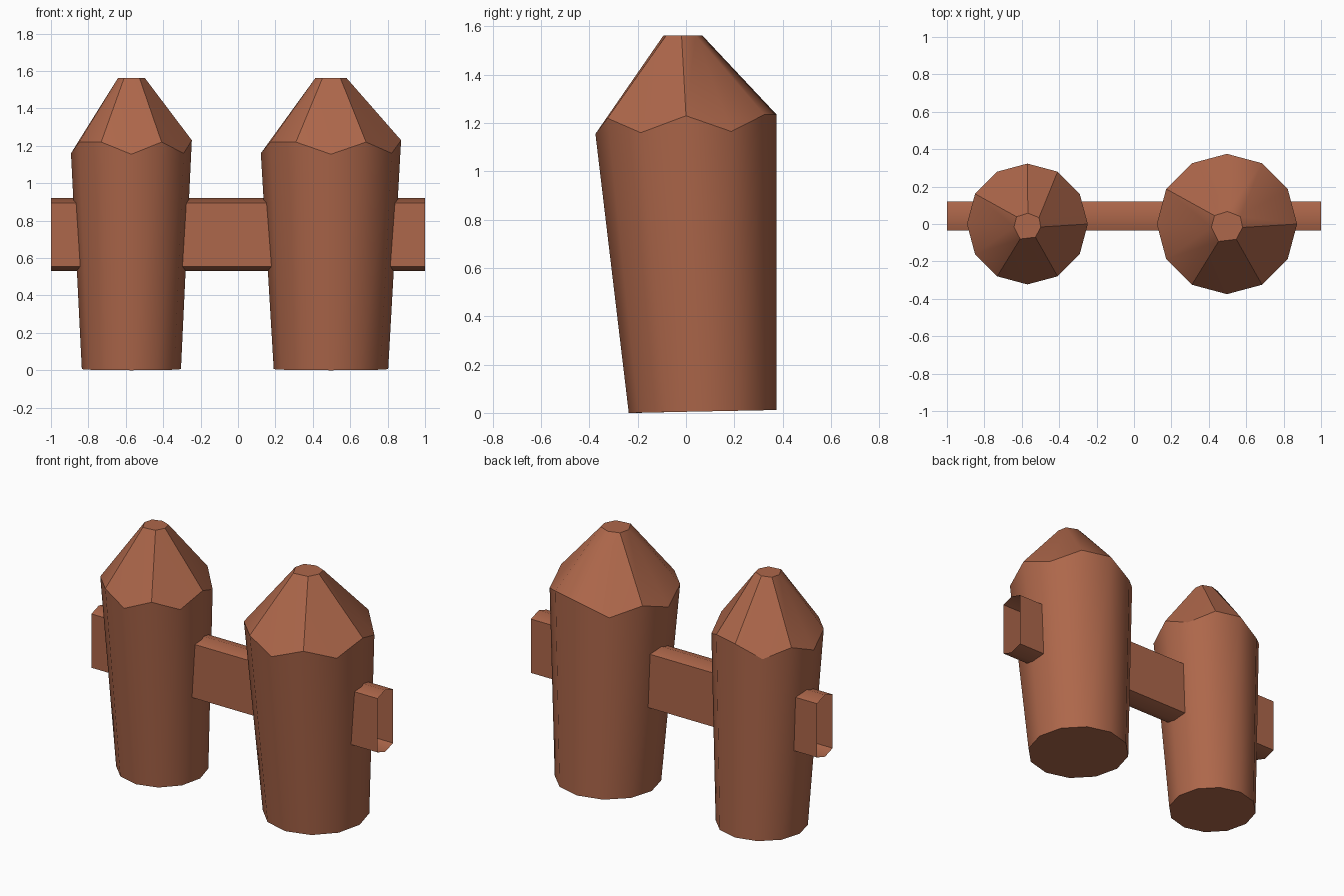
import bpy, bmesh, math

if "Cube" in bpy.data.objects:
    bpy.data.objects.remove(bpy.data.objects["Cube"])

wood = bpy.data.materials.new("reddish_brown_wood")
wood.diffuse_color = (0.42, 0.135, 0.069, 1)
wood.use_nodes = True
wood.node_tree.nodes["Principled BSDF"].inputs["Base Color"].default_value = wood.diffuse_color


def finish(bm, name, angle):
    bmesh.ops.remove_doubles(bm, verts=bm.verts, dist=0.0005)
    bmesh.ops.recalc_face_normals(bm, faces=bm.faces)
    for f in bm.faces:
        f.smooth = True
    me = bpy.data.meshes.new(name)
    bm.to_mesh(me)
    bm.free()
    me.materials.append(wood)
    me.set_sharp_from_angle(angle=math.radians(angle))
    ob = bpy.data.objects.new(name, me)
    bpy.context.collection.objects.link(ob)
    return ob


def skin(bm, rings, closed=True):
    n = len(rings[0])
    for a, b in zip(rings, rings[1:]):
        for i in range(n):
            j = (i + 1) % n
            bm.faces.new((a[i], a[j], b[j], b[i]))
    if closed:
        bm.faces.new(rings[0])
        bm.faces.new(rings[-1])


# hand-cut rim heights, counter-clockwise from +x
RIM = [1.23, 1.165, 1.235, 1.235, 1.165, 1.225, 1.16, 1.22, 1.22, 1.155, 1.22, 1.16]
# small blunt tip: seven corners shared between the twelve sides
TIP = [(.083, -.02), (.072, .04), (.003, .067), (-.067, .045),
       (-.083, -.02), (-.045, -.10), (.05, -.088)]
TIP_INDEX = [0, 1, 1, 2, 3, 3, 4, 4, 5, 5, 6, 6]


def post(name, cx, r_top, r_base):
    bm = bmesh.new()
    k = r_top / 0.375
    dirs = [(math.cos(i * math.pi / 6), math.sin(i * math.pi / 6)) for i in range(12)]
    cy = r_top - r_base                      # back side stays vertical
    base = [bm.verts.new((cx + r_base * c, cy + r_base * s, 0.006 + 0.006 * s)) for c, s in dirs]
    rim = [bm.verts.new((cx + r_top * c, r_top * s, z)) for (c, s), z in zip(dirs, RIM)]
    skin(bm, [base, rim], closed=False)
    bm.faces.new(base)
    # sharpened point
    tip = [bm.verts.new((cx + x * k, y * (k if y > 0 else 0.93 * k), 1.563)) for x, y in TIP]
    for i in range(12):
        j = (i + 1) % 12
        a, b = tip[TIP_INDEX[i]], tip[TIP_INDEX[j]]
        bm.faces.new((rim[i], rim[j], b, a) if a != b else (rim[i], rim[j], a))
    bm.faces.new(tip)
    return finish(bm, name, 35)


post("left_post", -0.57, 0.323, 0.265)
post("right_post", 0.497, 0.375, 0.306)

# cross rail: six-sided board with open ends
PROFILE = [(-.035, .555), (.04, .53), (.12, .555), (.12, .895), (.04, .92), (-.035, .895)]
bm = bmesh.new()
skin(bm, [[bm.verts.new((x, y, z)) for y, z in PROFILE] for x in (-1, 1)], closed=False)
finish(bm, "cross_rail", 40)
